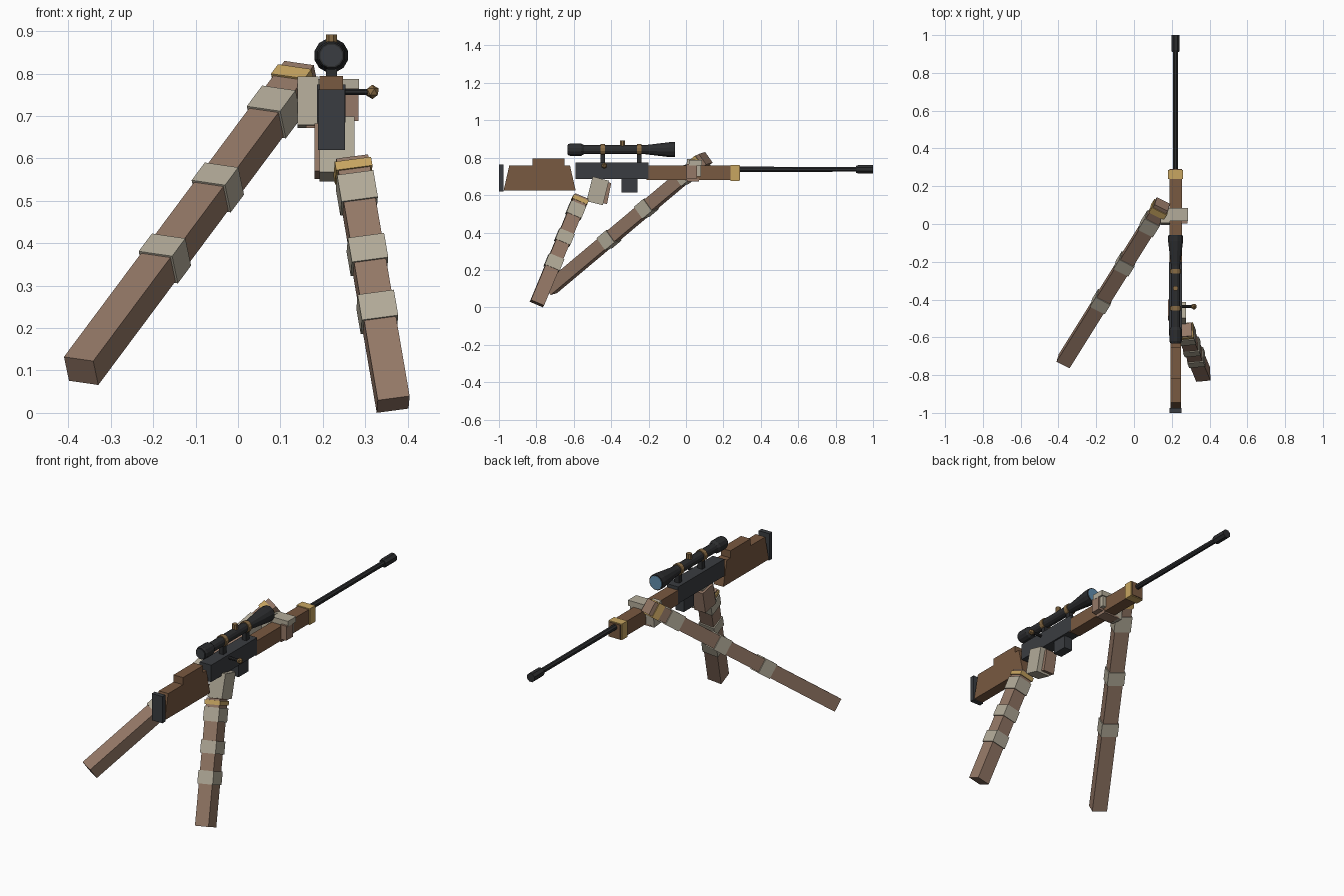
import bpy, bmesh, math
from mathutils import Vector, Matrix

if "Cube" in bpy.data.objects:
    bpy.data.objects.remove(bpy.data.objects["Cube"])

X0 = 0.22  # rifle axis


def mat(name, c):
    m = bpy.data.materials.new(name)
    m.diffuse_color = (*c, 1)
    m.use_nodes = True
    m.node_tree.nodes["Principled BSDF"].inputs["Base Color"].default_value = m.diffuse_color
    return m


WOOD = mat("wood", (0.19, 0.10, 0.052))
METAL = mat("gunmetal", (0.042, 0.046, 0.052))
STEEL = mat("dark_steel", (0.025, 0.026, 0.028))
BRASS = mat("bronze", (0.25, 0.15, 0.06))
GOLD = mat("gold", (0.58, 0.38, 0.12))
SKIN = mat("skin", (0.30, 0.19, 0.135))
WRAP = mat("wrap", (0.45, 0.41, 0.32))
LENS = mat("lens", (0.12, 0.27, 0.42))


def finish(name, bm, m):
    bmesh.ops.recalc_face_normals(bm, faces=bm.faces)
    me = bpy.data.meshes.new(name)
    bm.to_mesh(me)
    bm.free()
    me.materials.append(m)
    ob = bpy.data.objects.new(name, me)
    bpy.context.collection.objects.link(ob)
    return ob


def box(name, x, y, z, m, tilt=0):
    """Box from (min, max) ranges, tilted about x through its centre."""
    bm = bmesh.new()
    c = [sum(r) / 2 for r in (x, y, z)]
    s = [r[1] - r[0] for r in (x, y, z)]
    M = Matrix.Translation(c) @ Matrix.Rotation(tilt, 4, 'X') @ Matrix.Diagonal((*s, 1))
    bmesh.ops.create_cube(bm, size=1, matrix=M)
    return finish(name, bm, m)


def prism(name, yz, halfw, m):
    """Side profile extruded across the rifle's width."""
    bm = bmesh.new()
    f = bm.faces.new([bm.verts.new((X0 - halfw, y, z)) for y, z in yz])
    r = bmesh.ops.extrude_face_region(bm, geom=[f])
    bmesh.ops.translate(bm, vec=(2 * halfw, 0, 0),
                        verts=[v for v in r["geom"] if isinstance(v, bmesh.types.BMVert)])
    return finish(name, bm, m)


def lathe(name, prof, origin, axis, m, n=10):
    """Solid of revolution: prof = (distance along axis, radius)."""
    bm = bmesh.new()
    R = Vector(axis).to_track_quat('Z', 'Y').to_matrix()
    rings = []
    for d, r in prof:
        ring = []
        for i in range(n):
            a = 2 * math.pi * (i + 0.5) / n
            ring.append(bm.verts.new(Vector(origin) + R @ Vector((r * math.cos(a), r * math.sin(a), d))))
        rings.append(ring)
    for p, q in zip(rings, rings[1:]):
        for i in range(n):
            j = (i + 1) % n
            bm.faces.new((p[i], p[j], q[j], q[i]))
    bm.faces.new(rings[0])
    bm.faces.new(rings[-1])
    return finish(name, bm, m)


def arm(name, start, end, across, size, bands):
    """Square arm with wraps: bands = (t0, t1, material)."""
    s, e = Vector(start), Vector(end)
    d = (e - s).normalized()
    a = Vector(across)
    a = (a - d * a.dot(d)).normalized()
    b = d.cross(a)

    def piece(nm, t0, t1, w, m):
        bm = bmesh.new()
        R = Matrix((a, b, d)).transposed().to_4x4()
        M = (Matrix.Translation(s.lerp(e, (t0 + t1) / 2)) @ R
             @ Matrix.Diagonal((size[0] * w, size[1] * w, (e - s).length * (t1 - t0), 1)))
        bmesh.ops.create_cube(bm, size=1, matrix=M)
        finish(nm, bm, m)

    piece(name, 0, 1, 1, SKIN)
    for i, (t0, t1, m) in enumerate(bands):
        piece(f"{name}_band_{i}", t0, t1, 1.14, m)


# Stock, cheek rest and butt pad
prism("stock", [(-0.975, 0.625), (-0.59, 0.625), (-0.62, 0.757), (-0.65, 0.757), (-0.65, 0.795),
                (-0.82, 0.795), (-0.82, 0.757), (-0.945, 0.757)], 0.028, WOOD)
box("butt_pad", (0.189, 0.252), (-1.0, -0.975), (0.62, 0.763), METAL)

# Receiver, magazine, forend
box("receiver", (0.186, 0.254), (-0.59, -0.2), (0.685, 0.775), METAL)
box("magazine", (0.195, 0.245), (-0.345, -0.26), (0.615, 0.69), METAL)
box("forend", (0.187, 0.253), (-0.21, 0.29), (0.68, 0.757), WOOD)
box("forend_band", (0.181, 0.259), (0.238, 0.285), (0.676, 0.762), GOLD)

# Barrel and muzzle
lathe("barrel", [(0, 0.015), (0.65, 0.014)], (X0, 0.28, 0.738), (0, 1, 0), STEEL, 8)
lathe("muzzle", [(0, 0.02), (0.01, 0.024), (0.09, 0.024)], (X0, 0.91, 0.738), (0, 1, 0), STEEL, 8)

# Scope with lenses, rings, mounts and turret
lathe("scope", [(0, 0.03), (0.01, 0.034), (0.07, 0.034), (0.085, 0.025), (0.41, 0.025),
                (0.54, 0.041), (0.57, 0.041)], (X0, -0.63, 0.843), (0, 1, 0), STEEL, 12)
lathe("eye_lens", [(0, 0.026), (0.004, 0.026)], (X0, -0.633, 0.843), (0, 1, 0), METAL, 12)
lathe("front_lens", [(0, 0.036), (0.004, 0.036)], (X0, -0.062, 0.843), (0, 1, 0), LENS, 12)
for i, y in enumerate((-0.445, -0.25)):
    lathe(f"scope_ring_{i}", [(-0.012, 0.03), (0.012, 0.03)], (X0, y, 0.843), (0, 1, 0), BRASS, 12)
    box(f"scope_mount_{i}", (0.207, 0.233), (y - 0.013, y + 0.013), (0.77, 0.825), STEEL)
lathe("scope_turret", [(0, 0.014), (0.053, 0.014)], (X0, -0.34, 0.84), (0, 0, 1), BRASS, 8)

# Bolt handle and knob
lathe("bolt_handle", [(0, 0.008), (0.07, 0.008)], (0.245, -0.437, 0.757), (1, 0, 0), STEEL, 8)
bm = bmesh.new()
bmesh.ops.create_icosphere(bm, subdivisions=1, radius=0.017, matrix=Matrix.Translation((0.317, -0.437, 0.757)))
finish("bolt_knob", bm, BRASS)

# Arms
arm("front_arm", (-0.37, -0.727, 0.099), (0.15, 0.105, 0.797), (0.07, -0.035, -0.01), (0.078, 0.07),
    [(0.35, 0.41, WRAP), (0.59, 0.65, WRAP), (0.84, 0.91, WRAP), (0.95, 0.982, GOLD)])
arm("rear_arm", (0.366, -0.797, 0.02), (0.268, -0.56, 0.59), (0.075, 0.007, 0.01), (0.076, 0.076),
    [(0.33, 0.435, WRAP), (0.57, 0.67, WRAP), (0.82, 0.93, WRAP), (0.95, 0.985, GOLD)])

# Rear hand: wrapped palm on the right, fingers round the grip
box("rear_palm", (0.192, 0.275), (-0.517, -0.427), (0.555, 0.69), WRAP, -0.25)
box("rear_fingers", (0.18, 0.246), (-0.5, -0.41), (0.56, 0.675), SKIN, -0.2)

# Front hand clasping the forend
box("front_palm", (0.14, 0.19), (0.0, 0.075), (0.675, 0.79), WRAP, -0.1)
box("front_thumb", (0.17, 0.285), (0.015, 0.085), (0.758, 0.787), WRAP)
box("front_finger_wrap", (0.25, 0.275), (0.055, 0.08), (0.70, 0.77), WRAP)
box("front_fingers", (0.25, 0.284), (0.003, 0.058), (0.688, 0.765), SKIN)
box("front_knuckles", (0.16, 0.255), (0.005, 0.07), (0.672, 0.69), SKIN)
